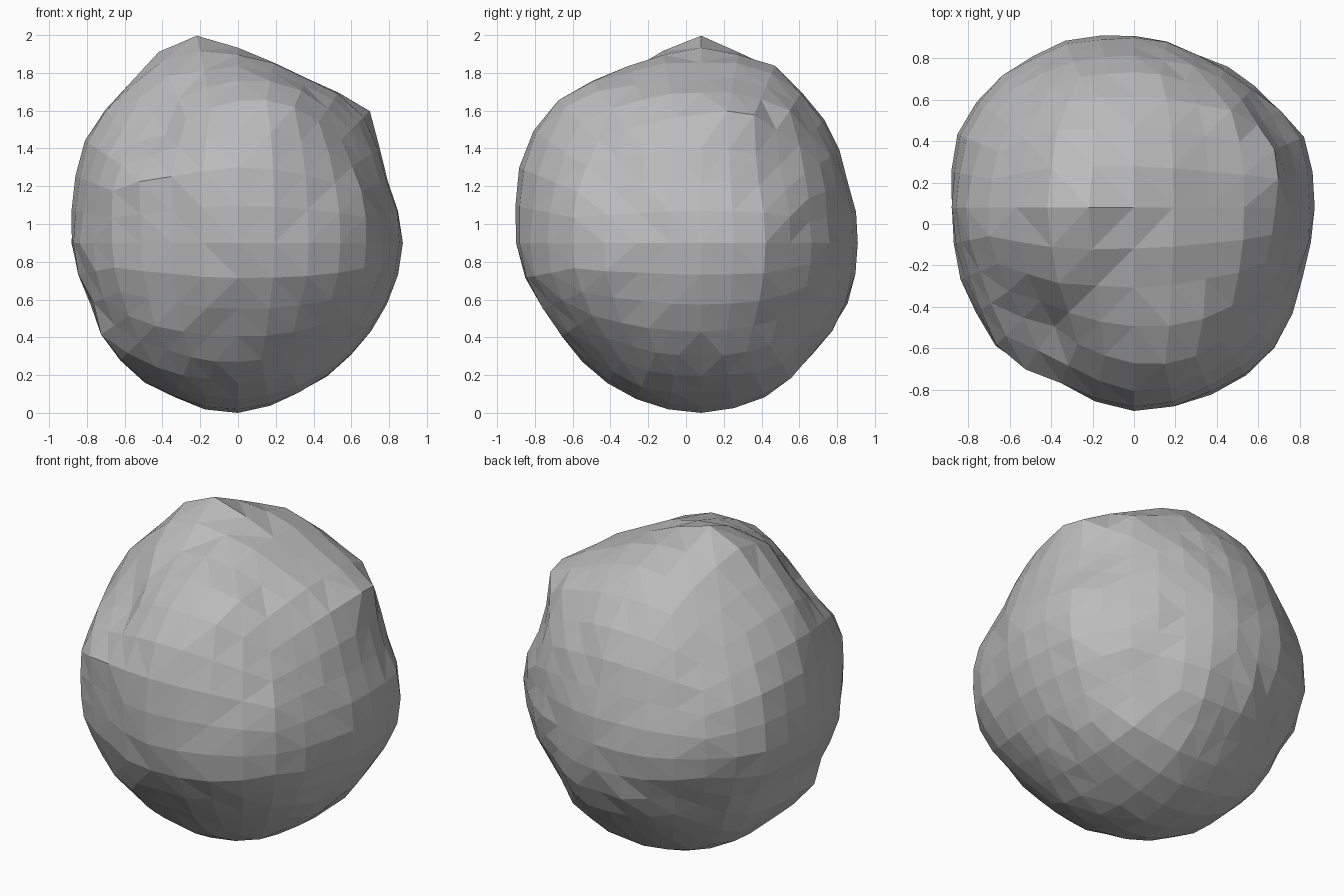
import bpy, bmesh, math
from mathutils import Vector, noise

cube = bpy.data.objects.get("Cube")
if cube:
    bpy.data.objects.remove(cube, do_unlink=True)

CENTRE = Vector((0, .08, .91))
# Boulder radii every 22.5 degrees, around the three main great circles
RING_XZ = [.88, .85, .96, .94, 1.0, 1.07, .97, .92, .88, .84, .88, .89, .9, .85, .84, .85]
RING_YZ = [.83, .84, .92, 1.01, 1.0, 1.0, 1.05, 1.03, .98, .9, .88, .89, .9, .88, .82, .84]
RING_XY = [.87, .9, .85, .81, .83, .87, .88, .92, .88, .9, .94, .9, .98, .98, .97, .87]

# Local lumps and hollows: position, height, angular width
LUMPS = [
    ((-.2, 0, 1), .09, .2),         # peak
    ((.67, .22, .7), .05, .16),     # upper lip
    ((.55, .45, .7), .03, .15),
    ((.6, .35, .42), -.05, .2),     # hollow under the lip
    ((.6, .55, -.1), -.03, .45),    # broad flat flank
    ((.5, .55, -.4), -.02, .25),
    ((.45, .45, -.7), .02, .2),     # rim below the flank
    ((-.4, -.56, .6), -.11, .23),   # front notch
    ((-.5, -.72, .3), .05, .2),     # ledge under the notch
    ((-.75, -.05, .6), .04, .22),   # shoulder beside the notch
    ((.58, -.5, .5), -.06, .2),     # groove beside the front lobe
    ((.25, -.65, .8), .03, .22),    # front lobe
    ((.1, -.9, .6), .04, .2),
    ((.5, -.6, -.5), -.03, .3),
    ((-.72, -.3, -.52), .06, .18),  # low corner
    ((.15, .6, -.62), .03, .2),
    ((-.6, .5, .1), .03, .3),       # rear ridge
    ((-.5, .55, -.35), -.03, .3),   # hollow below the ridge
    ((-.45, .42, .5), -.02, .2),
]


def ring_radius(ring, a, b):
    n = len(ring)
    t = (math.atan2(b, a) / math.tau % 1) * n
    i, f = int(t), t % 1
    return ring[i % n] * (1 - f) + ring[(i + 1) % n] * f


def radius(d):
    rings = ((RING_XZ, d.x, d.z, d.y), (RING_YZ, d.y, d.z, d.x), (RING_XY, d.x, d.y, d.z))
    total = weight = 0
    for ring, a, b, off in rings:
        w = 1 / (off * off + .01)
        total += w * ring_radius(ring, a, b)
        weight += w
    r = total / weight
    for pos, height, width in LUMPS:
        r += height * math.exp(-(d.angle(Vector(pos)) / width) ** 2)
    return r + .02 * noise.noise(d * 5 + Vector((3, 1, 7)))


# Cube grid rounded into a ball, then pushed out to the boulder shape
bm = bmesh.new()
bmesh.ops.create_cube(bm, size=2)
bmesh.ops.subdivide_edges(bm, edges=bm.edges[:], cuts=7, use_grid_fill=True)
for v in bm.verts:
    d = Vector([math.tan(c * math.pi / 4) for c in v.co]).normalized()
    v.co = d * radius(d) + CENTRE
bmesh.ops.triangulate(bm, faces=bm.faces[:], quad_method='SHORT_EDGE')

# Rest the boulder on the ground
ground = min(v.co.z for v in bm.verts)
bmesh.ops.translate(bm, verts=bm.verts[:], vec=(0, 0, -ground))

mesh = bpy.data.meshes.new("boulder")
bm.to_mesh(mesh)
bm.free()
boulder = bpy.data.objects.new("boulder", mesh)
bpy.context.collection.objects.link(boulder)

# Stone grey
stone = bpy.data.materials.new("stone_grey")
stone.use_nodes = True
grey = (.5, .5, .5, 1)
stone.diffuse_color = grey
stone.node_tree.nodes["Principled BSDF"].inputs["Base Color"].default_value = grey
mesh.materials.append(stone)
